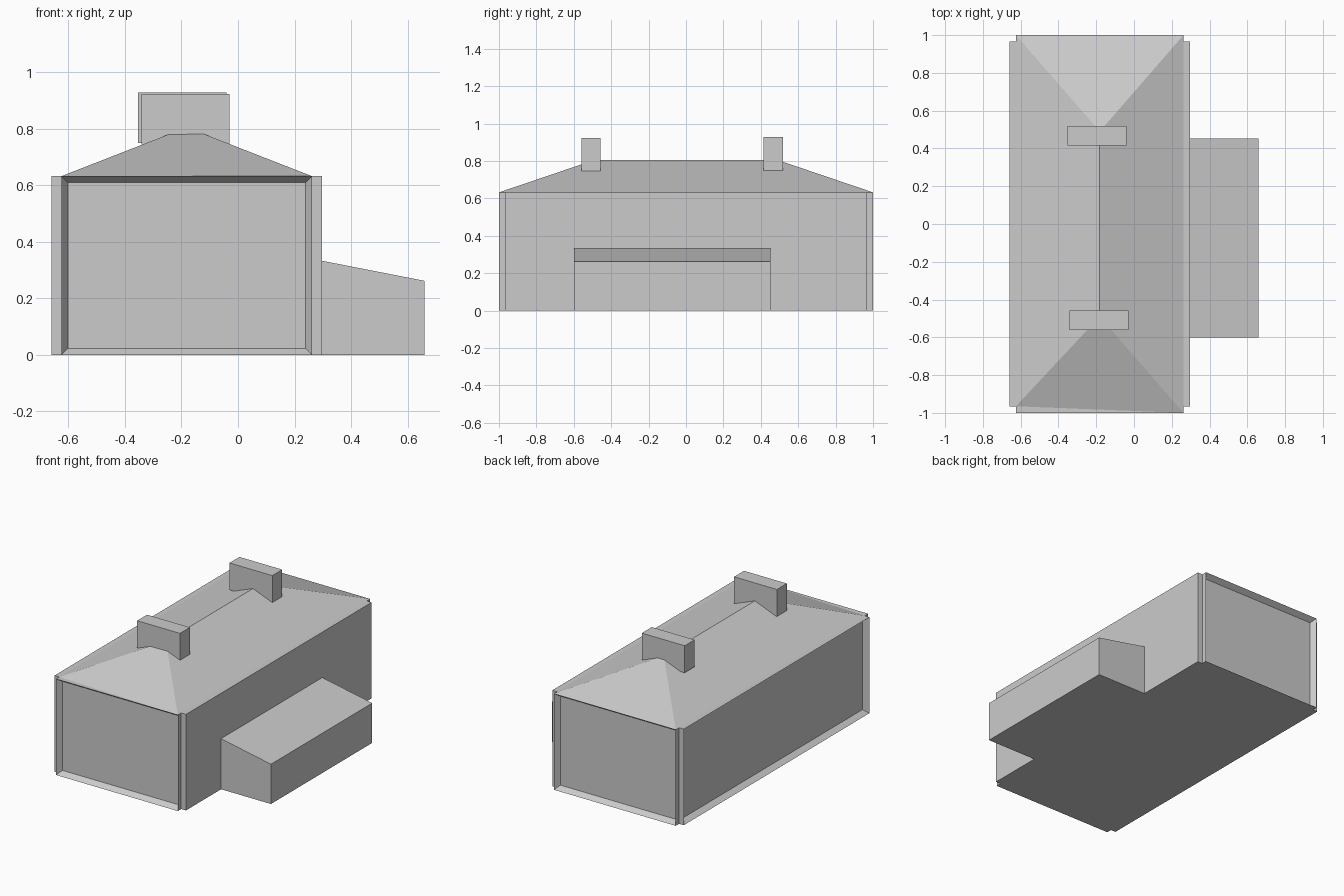
import bpy
import bmesh
from mathutils import Matrix, Vector

if "Cube" in bpy.data.objects:
    bpy.data.objects.remove(bpy.data.objects["Cube"], do_unlink=True)

grey = bpy.data.materials.new("light_grey")
grey.use_nodes = True
colour = (0.6, 0.6, 0.6, 1)
grey.diffuse_color = colour
grey.node_tree.nodes["Principled BSDF"].inputs["Base Color"].default_value = colour


def finish(name, bm):
    bmesh.ops.recalc_face_normals(bm, faces=bm.faces[:])
    mesh = bpy.data.meshes.new(name)
    bm.to_mesh(mesh)
    bm.free()
    mesh.materials.append(grey)
    obj = bpy.data.objects.new(name, mesh)
    bpy.context.collection.objects.link(obj)
    return obj


def add_box(bm, low, high):
    low, high = Vector(low), Vector(high)
    matrix = Matrix.Translation((low + high) / 2) @ Matrix.Diagonal((high - low).to_4d())
    bmesh.ops.create_cube(bm, size=1, matrix=matrix)


LEFT, RIGHT, END, EAVE, STEP = -0.625, 0.262, 0.965, 0.632, 0.035

# Walls: each side steps out, then all but the lean-to side get a recessed panel
bm = bmesh.new()
add_box(bm, (LEFT, -END, 0), (RIGHT, END, EAVE))
bm.normal_update()
for face in [f for f in bm.faces if abs(f.normal.z) < 0.5]:
    normal = face.normal.copy()
    outer = bmesh.ops.extrude_discrete_faces(bm, faces=[face])["faces"][0]
    bmesh.ops.translate(bm, verts=outer.verts[:], vec=normal * STEP)
    bm.normal_update()
    if normal.x < 0.5:
        bmesh.ops.inset_individual(bm, faces=[outer], thickness=0.023,
                                   depth=-STEP, use_even_offset=True)
finish("walls", bm)

# Hipped roof, open underneath, with one eave corner set back
bm = bmesh.new()
middle = (LEFT + RIGHT) / 2
fl, fr, br, bl = [bm.verts.new((x, y, EAVE)) for x, y in
                  ((LEFT, -END), (RIGHT, -1), (RIGHT, 1), (LEFT, 1))]
front, back = [bm.verts.new((middle, y, 0.805)) for y in (-0.49, 0.49)]
for corners in ((fl, fr, front), (fr, br, back, front),
                (br, bl, back), (bl, fl, front, back)):
    bm.faces.new(corners)
finish("hipped_roof", bm)

# Chimneys straddling both ends of the ridge
for name, x, y, z in (("front_chimney", -0.342, -0.56, 0.745),
                      ("back_chimney", -0.353, 0.415, 0.75)):
    bm = bmesh.new()
    add_box(bm, (x, y, z), (x + 0.312, y + 0.103, z + 0.178))
    finish(name, bm)

# Lean-to with a single sloping roof
bm = bmesh.new()
add_box(bm, (RIGHT + STEP, -0.6, 0), (0.66, 0.453, 0.333))
for v in bm.verts:
    if v.co.x > 0.6 and v.co.z > 0.3:
        v.co.z = 0.262
finish("lean_to", bm)
